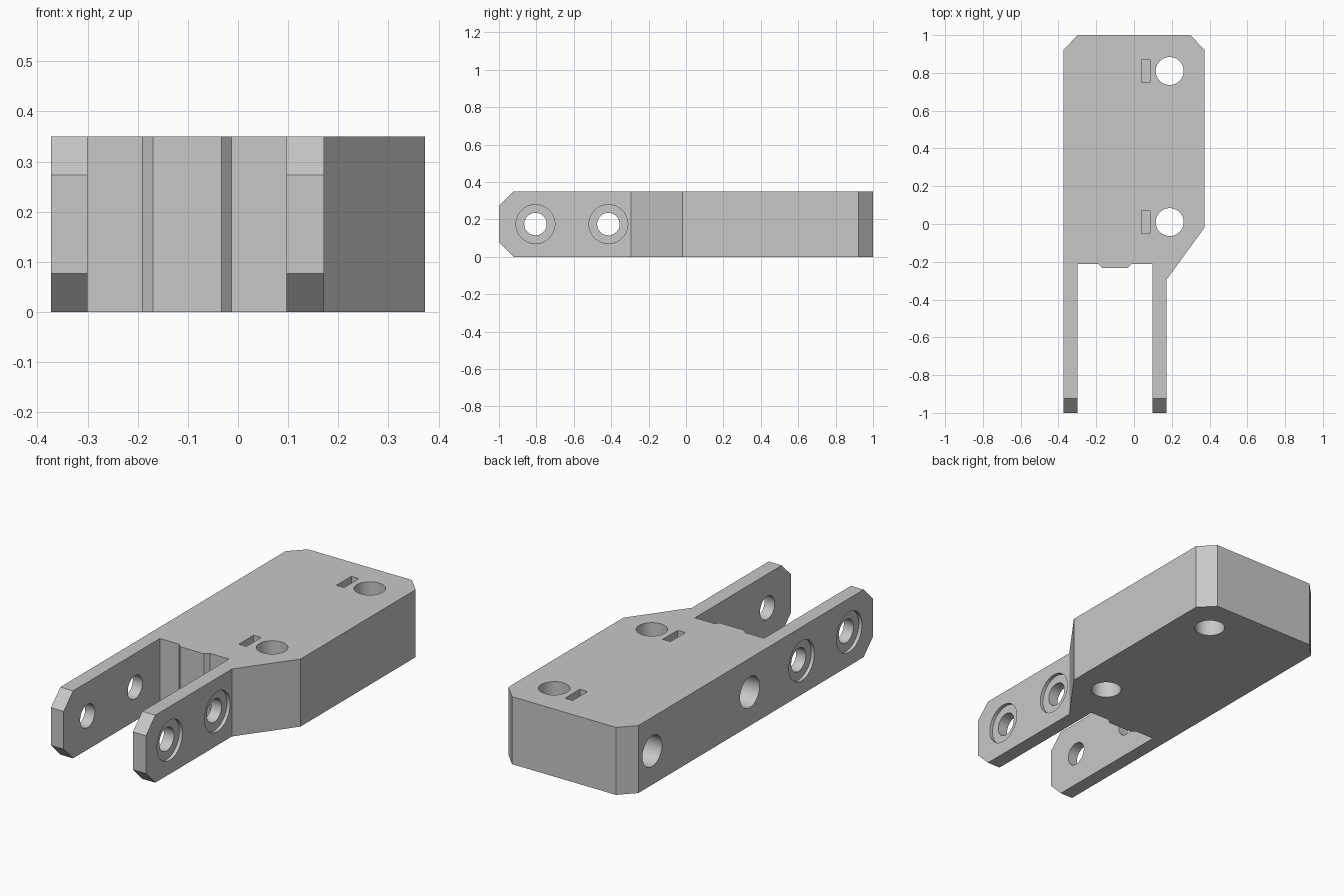
import bpy
import bmesh
from math import radians, sqrt

if "Cube" in bpy.data.objects:
    bpy.data.objects.remove(bpy.data.objects["Cube"], do_unlink=True)

HEIGHT = 0.35
MID = HEIGHT / 2
SIDE = 0.373      # half width of the body
ARM_IN = 0.3      # inner face of the arm on the straight side
CHAMFER = 0.077

grey = bpy.data.materials.new("plain grey")
grey.diffuse_color = (0.58, 0.58, 0.58, 1)
grey.use_nodes = True
grey.node_tree.nodes["Principled BSDF"].inputs["Base Color"].default_value = grey.diffuse_color


def extruded(name, outline, height):
    """Solid made by raising a plan outline."""
    bm = bmesh.new()
    face = bm.faces.new([bm.verts.new((x, y, 0)) for x, y in outline])
    top = bmesh.ops.extrude_face_region(bm, geom=[face])["geom"]
    raised = [v for v in top if isinstance(v, bmesh.types.BMVert)]
    bmesh.ops.translate(bm, verts=raised, vec=(0, 0, height))
    bmesh.ops.recalc_face_normals(bm, faces=bm.faces)
    mesh = bpy.data.meshes.new(name)
    bm.to_mesh(mesh)
    bm.free()
    ob = bpy.data.objects.new(name, mesh)
    bpy.context.collection.objects.link(ob)
    return ob


def cut(target, cutter):
    """Subtract the cutter for good and discard it."""
    cutter.hide_render = True
    mod = target.modifiers.new("cut", 'BOOLEAN')
    mod.operation = 'DIFFERENCE'
    mod.solver = 'EXACT'
    mod.object = cutter
    bpy.ops.object.select_all(action='DESELECT')
    target.select_set(True)
    bpy.context.view_layer.objects.active = target
    bpy.ops.object.modifier_apply(modifier=mod.name)
    bpy.data.objects.remove(cutter, do_unlink=True)


def box(lo, hi, turn=0):
    centre = [(a + b) / 2 for a, b in zip(lo, hi)]
    bpy.ops.mesh.primitive_cube_add(size=1, location=centre, rotation=(turn, 0, 0))
    ob = bpy.context.object
    ob.scale = [b - a for a, b in zip(lo, hi)]
    return ob


def bore_x(x0, x1, y, radius):
    """Round cutter along x at mid height."""
    bpy.ops.mesh.primitive_cylinder_add(
        vertices=48, radius=radius, depth=x1 - x0,
        location=((x0 + x1) / 2, y, MID), rotation=(0, radians(90), 0))
    return bpy.context.object


# Forked body: block, tapered shoulder, two arms and a small bump between them
clevis = extruded("clevis_bracket", [
    (-SIDE, -1), (-ARM_IN, -1), (-ARM_IN, -0.212),
    (-0.19, -0.212), (-0.17, -0.232), (-0.033, -0.232), (-0.013, -0.212),
    (0.097, -0.212), (0.097, -1), (0.172, -1), (0.172, -0.295),
    (SIDE, -0.02), (SIDE, 0.923), (0.298, 1), (-0.298, 1), (-SIDE, 0.923),
], HEIGHT)
clevis.data.materials.append(grey)

# Chamfered arm tips, top and bottom
half = CHAMFER / sqrt(2)
for z in (0, HEIGHT):
    cut(clevis, box((-0.6, -1 - half, z - half), (0.6, -1 + half, z + half), radians(45)))

# Pivot holes through both arms, with shallow recesses on the outer faces
for y in (-0.805, -0.415):
    cut(clevis, bore_x(-0.6, 0.4, y, 0.06))
    cut(clevis, bore_x(-0.6, -SIDE + 0.018, y, 0.104))
    cut(clevis, bore_x(0.172 - 0.018, 0.4, y, 0.104))

# Rod holes, nut slots and clamping screw holes
for y in (0.01, 0.81):
    bpy.ops.mesh.primitive_cylinder_add(vertices=48, radius=0.074, depth=1,
                                        location=(0.189, y, MID))
    cut(clevis, bpy.context.object)
    cut(clevis, box((0.04, y - 0.061, 0.115), (0.084, y + 0.061, 0.5)))
    cut(clevis, bore_x(-0.6, -0.06, y, 0.08))
    cut(clevis, bore_x(-0.1, 0.17, y, 0.038))

bpy.ops.object.select_all(action='DESELECT')
clevis.select_set(True)
bpy.context.view_layer.objects.active = clevis
bpy.ops.object.shade_smooth_by_angle(angle=radians(30))
